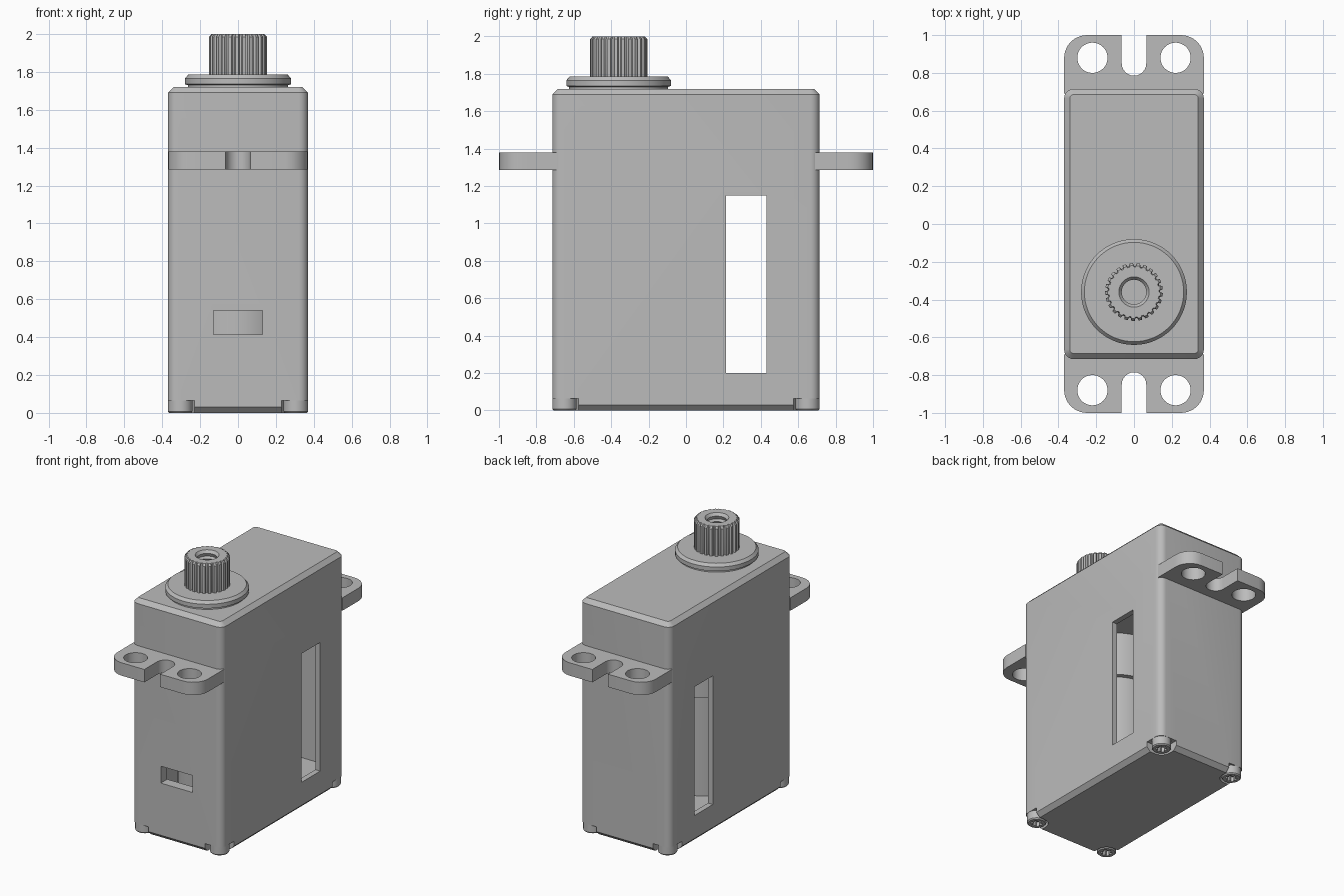
import bpy, bmesh, math
from math import pi, sin, cos

cube = bpy.data.objects.get("Cube")
if cube:
    bpy.data.objects.remove(cube, do_unlink=True)

grey = bpy.data.materials.new("light grey")
grey.use_nodes = True
colour = (0.5, 0.5, 0.5, 1)
grey.diffuse_color = colour
grey.node_tree.nodes["Principled BSDF"].inputs["Base Color"].default_value = colour


def rounded(hx, hy, r, cx=0, cy=0, n=6):
    """Outline of a rounded rectangle, counter-clockwise."""
    pts = []
    for q, (sx, sy) in enumerate([(1, 1), (-1, 1), (-1, -1), (1, -1)]):
        for i in range(n + 1):
            a = (q + i / n) * pi / 2
            pts.append((cx + sx * (hx - r) + r * cos(a), cy + sy * (hy - r) + r * sin(a)))
    return pts


def circle(r, cx=0, cy=0, n=48):
    return [(cx + r * cos(2 * pi * i / n), cy + r * sin(2 * pi * i / n)) for i in range(n)]


def teeth(r_in, r_out, count, cx=0, cy=0):
    """Outline of a toothed wheel with flat tips and roots."""
    pts = []
    for i in range(count):
        for f, r in ((0, r_in), (0.25, r_in), (0.4, r_out), (0.85, r_out)):
            a = 2 * pi * (i + f) / count
            pts.append((cx + r * cos(a), cy + r * sin(a)))
    return pts


def loft(name, layers):
    """Closed solid through outlines at rising heights."""
    bm = bmesh.new()
    rings = [[bm.verts.new((x, y, z)) for x, y in pts] for z, pts in layers]
    n = len(rings[0])
    for a, b in zip(rings, rings[1:]):
        for i in range(n):
            j = (i + 1) % n
            bm.faces.new((a[i], a[j], b[j], b[i]))
    bm.faces.new(rings[0][::-1])
    bm.faces.new(rings[-1])
    mesh = bpy.data.meshes.new(name)
    bm.to_mesh(mesh)
    bm.free()
    mesh.materials.append(grey)
    ob = bpy.data.objects.new(name, mesh)
    bpy.context.collection.objects.link(ob)
    return ob


def prism(name, pts, z0, z1):
    return loft(name, [(z0, pts), (z1, pts)])


def box(name, x0, x1, y0, y1, z0, z1):
    return prism(name, [(x0, y0), (x1, y0), (x1, y1), (x0, y1)], z0, z1)


def activate(ob):
    bpy.ops.object.select_all(action='DESELECT')
    ob.select_set(True)
    bpy.context.view_layer.objects.active = ob


def cut(ob, *cutters):
    for c in cutters:
        mod = ob.modifiers.new("cut", 'BOOLEAN')
        mod.operation, mod.solver, mod.object = 'DIFFERENCE', 'EXACT', c
        activate(ob)
        bpy.ops.object.modifier_apply(modifier=mod.name)
        bpy.data.objects.remove(c, do_unlink=True)


def smooth(ob):
    activate(ob)
    bpy.ops.object.shade_smooth_by_angle(angle=math.radians(30))


HX, HY, TOP, EDGE = 0.37, 0.715, 1.72, 0.03
SHAFT_Y = -0.36
CORNERS = [(sx, sy) for sx in (-1, 1) for sy in (-1, 1)]

# Case with chamfered top and bottom
full = rounded(HX, HY, 0.05)
inset = rounded(HX - EDGE, HY - EDGE, 0.02)
case = loft("case", [(0, inset), (EDGE, full), (TOP - EDGE, full), (TOP, inset)])

# Hollow inside, side windows, front window and corner notches
cut(case,
    box("cavity", -0.33, 0.33, -0.64, 0.64, 0.14, 1.2),
    box("side_window", -0.5, 0.5, 0.215, 0.43, 0.2, 1.15),
    box("front_window", -0.13, 0.13, -0.8, -0.6, 0.415, 0.54))
for sx, sy in CORNERS:
    notch = rounded(0.14, 0.14, 0.07, sx * HX, sy * HY)
    cut(case, prism("notch", notch, -0.1, 0.065))
smooth(case)

# Motor and its wider collar inside the case
motor = prism("motor", circle(0.29, 0, -0.2), 0.14, 0.88)
collar = prism("motor_collar", circle(0.325, 0, -0.2), 0.88, 1.2)
smooth(motor)
smooth(collar)

# Mounting ears with two holes and an open slot
for side, name in ((-1, "front_ear"), (1, "back_ear")):
    ear = prism(name, rounded(HX, 0.2, 0.12, 0, side * 0.8), 1.285, 1.38)
    # Square root block joining the ear to the case
    root = box(name + "_root", -HX, HX, min(side * 0.68, side * 0.85),
               max(side * 0.68, side * 0.85), 1.285, 1.38)
    mod = ear.modifiers.new("join", 'BOOLEAN')
    mod.operation, mod.solver, mod.object = 'UNION', 'EXACT', root
    activate(ear)
    bpy.ops.object.modifier_apply(modifier=mod.name)
    bpy.data.objects.remove(root, do_unlink=True)
    cut(ear,
        prism("hole_a", circle(0.08, -0.22, side * 0.88), 1.2, 1.5),
        prism("hole_b", circle(0.08, 0.22, side * 0.88), 1.2, 1.5),
        prism("slot", rounded(0.065, 0.2, 0.065, 0, side * 0.985), 1.2, 1.5),
        box("inner_trim", -0.5, 0.5, -0.69, 0.69, 1.2, 1.5))
    smooth(ear)

# Screws with star sockets in the four corners
for sx, sy in CORNERS:
    x, y = sx * 0.305, sy * 0.65
    screw = loft("screw", [(0, circle(0.058, x, y, 32)), (0.008, circle(0.065, x, y, 32)),
                           (0.07, circle(0.065, x, y, 32))])
    cut(screw, prism("socket", teeth(0.026, 0.04, 6, x, y), -0.05, 0.035))
    smooth(screw)

# Bearing collar on the top
ring = loft("shaft_collar", [(z, circle(r, 0, SHAFT_Y, 64)) for z, r in
                             ((TOP - 0.01, 0.265), (1.73, 0.265), (1.735, 0.28),
                              (1.765, 0.28), (1.785, 0.263))])
smooth(ring)

# Splined output shaft with a threaded bore
spline = loft("output_shaft", [(z, teeth(a, b, 25, 0, SHAFT_Y)) for z, a, b in
                               ((1.78, 0.138, 0.153), (1.985, 0.138, 0.153),
                                (2.0, 0.132, 0.14))])
bore = [(1.8, circle(0.065, 0, SHAFT_Y, 32))]
for i in range(5):
    z = 1.82 + 0.03 * i
    bore += [(z, circle(0.065, 0, SHAFT_Y, 32)), (z + 0.015, circle(0.076, 0, SHAFT_Y, 32))]
bore += [(1.98, circle(0.065, 0, SHAFT_Y, 32)), (2.01, circle(0.088, 0, SHAFT_Y, 32))]
cut(spline, loft("bore", bore))
smooth(spline)
